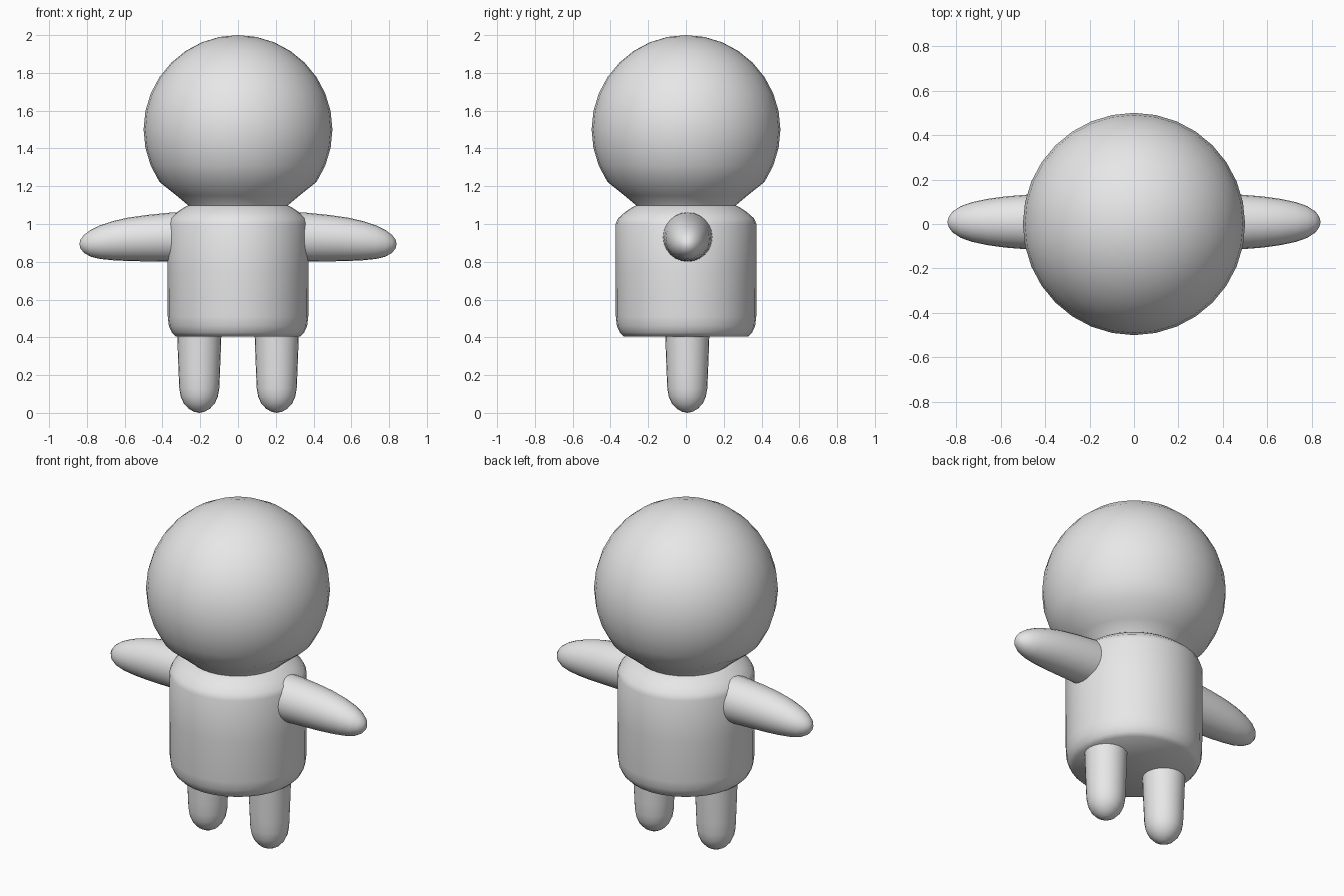
import bpy, bmesh, math
from mathutils import Vector

if "Cube" in bpy.data.objects:
    bpy.data.objects.remove(bpy.data.objects["Cube"])

grey = bpy.data.materials.new("plain grey")
grey.diffuse_color = (0.8, 0.8, 0.8, 1)
grey.use_nodes = True
grey.node_tree.nodes["Principled BSDF"].inputs["Base Color"].default_value = grey.diffuse_color


def loft(name, rings, axis="Z", sides=32, angle=50):
    """Stack circular rings (centre, radius) across an axis; radius 0 makes a pole."""
    bm = bmesh.new()
    loops = []
    for (cx, cy, cz), r in rings:
        if r == 0:
            loops.append([bm.verts.new((cx, cy, cz))])
            continue
        loop = []
        for i in range(sides):
            a = 2 * math.pi * i / sides
            c, s = r * math.cos(a), r * math.sin(a)
            off = Vector((c, s, 0)) if axis == "Z" else Vector((0, c, s))
            loop.append(bm.verts.new(Vector((cx, cy, cz)) + off))
        loops.append(loop)
    for lo, hi in zip(loops, loops[1:]):
        for i in range(sides):
            j = (i + 1) % sides
            quad = [lo[i % len(lo)], lo[j % len(lo)], hi[j % len(hi)], hi[i % len(hi)]]
            bm.faces.new(list(dict.fromkeys(quad)))
    bmesh.ops.recalc_face_normals(bm, faces=bm.faces)
    mesh = bpy.data.meshes.new(name)
    bm.to_mesh(mesh)
    bm.free()
    mesh.materials.append(grey)
    ob = bpy.data.objects.new(name, mesh)
    bpy.context.collection.objects.link(ob)
    bpy.ops.object.select_all(action="DESELECT")
    ob.select_set(True)
    bpy.context.view_layer.objects.active = ob
    bpy.ops.object.shade_smooth_by_angle(angle=math.radians(angle))
    return ob


# Head: ball that tapers into the neck
head = [((0, 0, 2.0), 0)]
for k in range(1, 12):
    t = math.pi * k / 16
    head.append(((0, 0, 1.5 + 0.5 * math.cos(t)), 0.5 * math.sin(t)))
head += [((0, 0, 1.15), 0.325), ((0, 0, 1.1), 0.265), ((0, 0, 1.07), 0.25), ((0, 0, 1.07), 0)]
loft("head", head)

# Body: rounded barrel
body = [(0.405, 0), (0.405, 0.33), (0.425, 0.35), (0.46, 0.366), (0.51, 0.372), (0.75, 0.373),
        (1.0, 0.373), (1.03, 0.36), (1.065, 0.32), (1.09, 0.282), (1.1, 0.26), (1.1, 0)]
loft("body", [((0, 0, z), r) for z, r in body])

# Arms: tapered, drooping slightly toward the tip (x, centre z, radius)
arm = [(0.28, 0.932, 0.132), (0.36, 0.93, 0.13), (0.48, 0.925, 0.123), (0.58, 0.919, 0.115),
       (0.66, 0.912, 0.104), (0.73, 0.904, 0.089), (0.78, 0.898, 0.071), (0.815, 0.895, 0.048),
       (0.833, 0.894, 0.025), (0.84, 0.894, 0)]
# Legs: blunt pegs with round feet (z, radius)
leg = [(0, 0), (0.006, 0.028), (0.022, 0.056), (0.05, 0.082), (0.085, 0.098), (0.13, 0.106),
       (0.2, 0.109), (0.3, 0.113), (0.45, 0.118)]
for side, s in (("left", -1), ("right", 1)):
    loft(side + "_arm", [((s * x, 0.009, z), r) for x, z, r in arm], "X", 24)
    loft(side + "_leg", [((s * 0.205, 0.007, z), r) for z, r in leg], "Z", 24)
